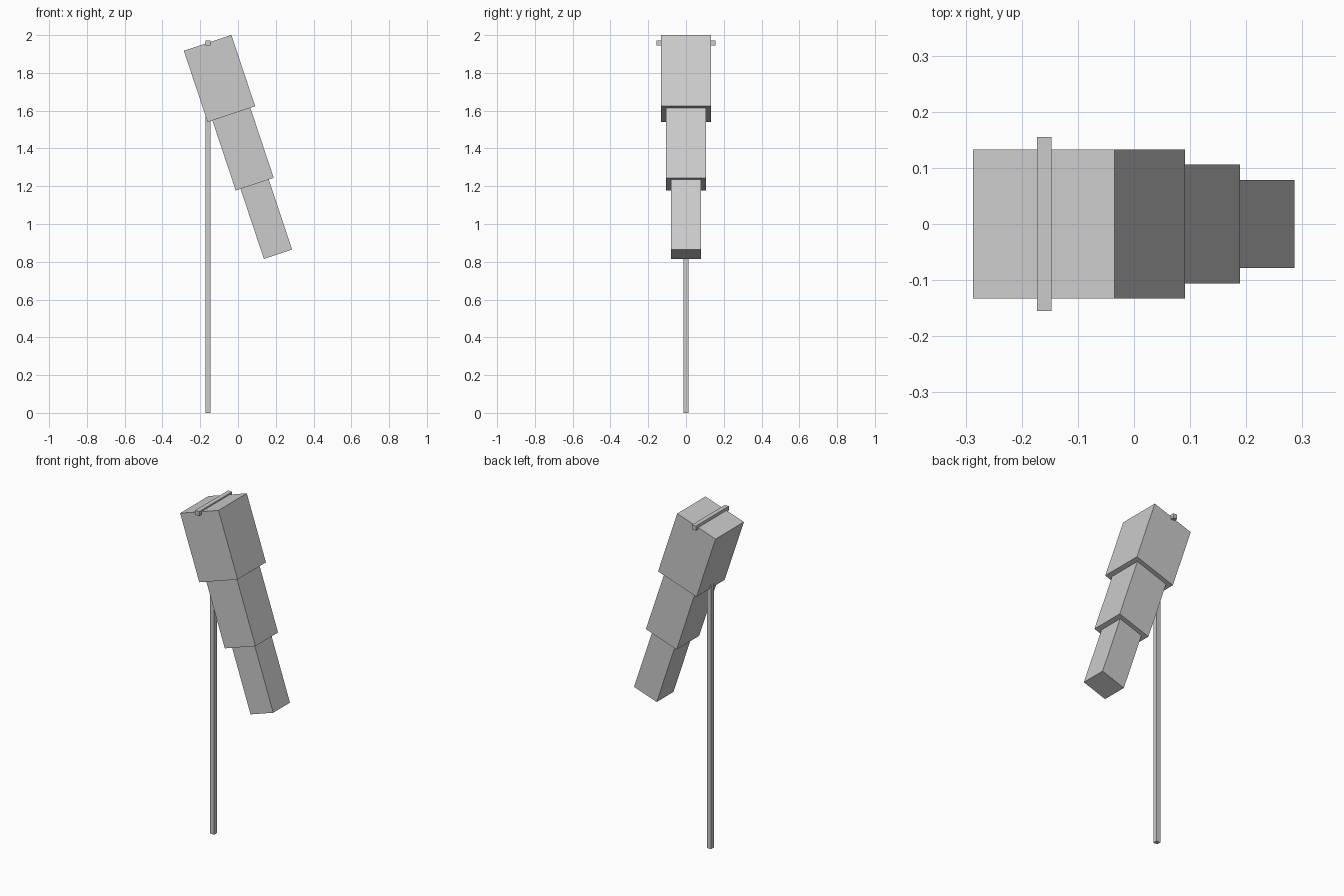
import bpy
import math
from mathutils import Vector, Matrix

if "Cube" in bpy.data.objects:
    bpy.data.objects.remove(bpy.data.objects["Cube"])

grey = bpy.data.materials.new("light grey")
grey.diffuse_color = (0.6, 0.6, 0.6, 1)
grey.use_nodes = True
grey.node_tree.nodes["Principled BSDF"].inputs["Base Color"].default_value = grey.diffuse_color

TILT = math.atan(1 / 3)          # lean of the hanging sock from the pole
TOP = Vector((-0.161, 0, 1.9585))  # centre of the sock mouth
POLE_X, BAR = -0.16, 0.0265


def box(name, size, centre, tilt=0):
    bpy.ops.mesh.primitive_cube_add(size=1)
    ob = bpy.context.object
    ob.name = ob.data.name = name
    ob.data.transform(Matrix.Diagonal((*size, 1)))
    ob.location = centre
    ob.rotation_euler.y = tilt
    ob.data.materials.append(grey)
    return ob


# Upright pole and the crossbar through the sock mouth
box("pole", (BAR, BAR, 1.955), (POLE_X, 0, 0.9775))
box("crossbar", (BAR, 0.31, BAR), (POLE_X, 0, TOP.z))

# Three narrowing sock sections, slightly overlapping along the tilted axis
axis = Vector((math.sin(TILT), 0, -math.cos(TILT)))
LENGTH, STEP = 0.397, 0.391
for i, (name, width) in enumerate((("upper_sock", 0.2655),
                                   ("middle_sock", 0.212),
                                   ("lower_sock", 0.157))):
    box(name, (width, width, LENGTH), TOP + axis * (STEP * i + LENGTH / 2), -TILT)
